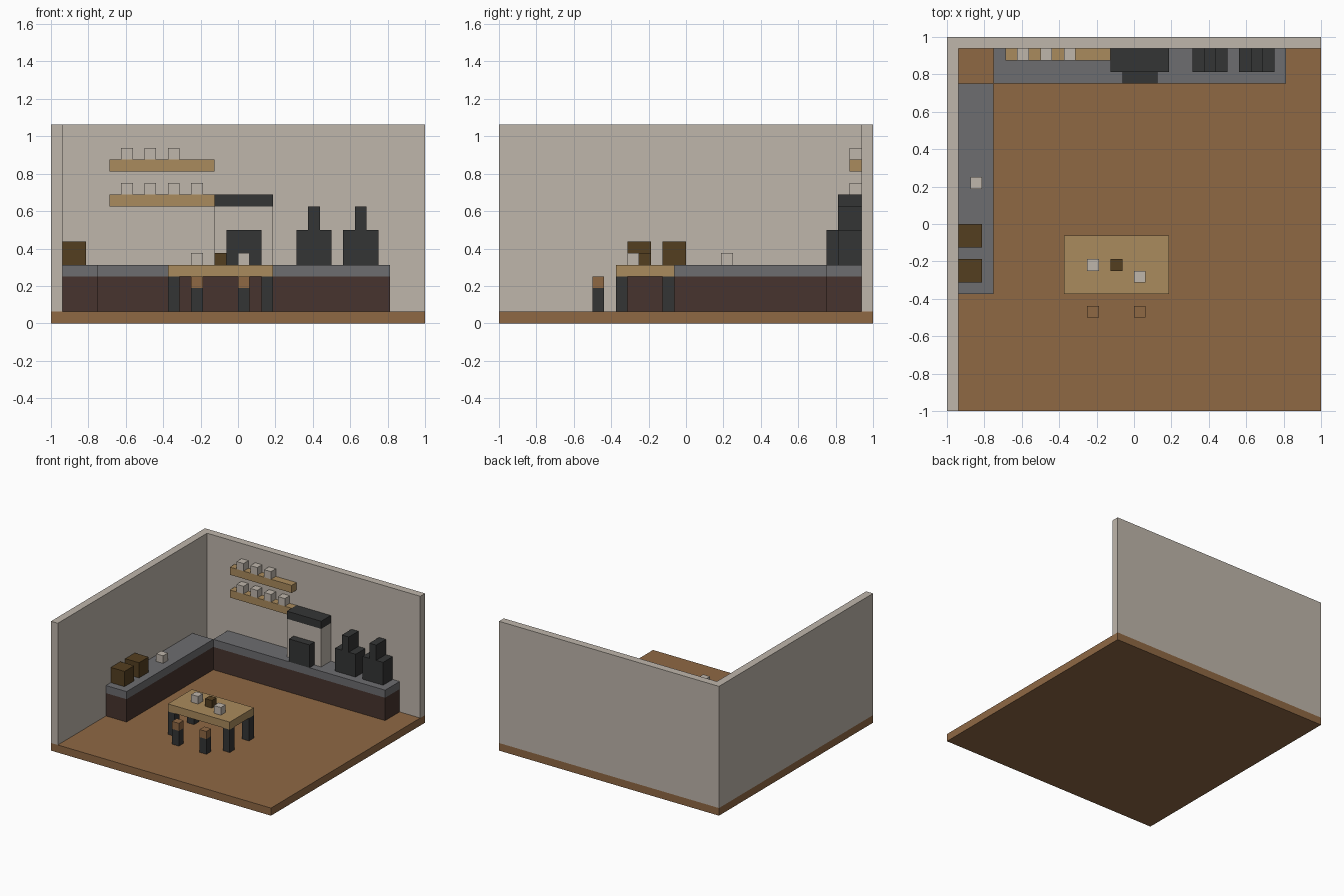
import bpy
import bmesh
from mathutils import Vector

cube = bpy.data.objects.get("Cube")
if cube:
    bpy.data.objects.remove(cube, do_unlink=True)

U = 1 / 16  # building unit


def material(name, rgb):
    """Flat material from an sRGB triple (0-255)."""
    lin = []
    for c in rgb:
        c /= 255
        lin.append(c / 12.92 if c <= 0.04045 else ((c + 0.055) / 1.055) ** 2.4)
    m = bpy.data.materials.new(name)
    m.use_nodes = True
    m.diffuse_color = (*lin, 1)
    bsdf = next(n for n in m.node_tree.nodes if n.type == "BSDF_PRINCIPLED")
    bsdf.inputs["Base Color"].default_value = (*lin, 1)
    bsdf.inputs["Roughness"].default_value = 0.9
    return m


PLASTER = material("pale plaster", (191, 182, 171))
FLOOR = material("floor brown", (143, 104, 68))
CABINET = material("dark cabinet brown", (71, 52, 46))
STONE = material("grey stone", (109, 109, 112))
WOOD = material("light wood", (170, 139, 93))
BLACK = material("charcoal", (52, 53, 53))
CRUST = material("deep brown", (84, 63, 32))


def box(name, x, y, z, mat):
    """Box from (start, end) ranges in units."""
    lo, hi = (Vector(p) * U for p in zip(x, y, z))
    bm = bmesh.new()
    bmesh.ops.create_cube(bm, size=1)
    bmesh.ops.scale(bm, vec=hi - lo, verts=bm.verts)
    mesh = bpy.data.meshes.new(name)
    bm.to_mesh(mesh)
    bm.free()
    mesh.materials.append(mat)
    ob = bpy.data.objects.new(name, mesh)
    ob.location = (lo + hi) / 2
    bpy.context.collection.objects.link(ob)
    return ob


def small(name, x, y, z, mat=PLASTER):
    """One-unit block such as a cup."""
    return box(name, (x, x + 1), (y, y + 1), (z, z + 1), mat)


# Room shell
box("floor", (-16, 16), (-16, 16), (0, 1), FLOOR)
box("back_wall", (-16, 16), (15, 16), (1, 17), PLASTER)
box("side_wall", (-16, -15), (-16, 15), (1, 17), PLASTER)

# Counters, leaving the inner corner open
for name, x, y in (("back", (-12, 13), (12, 15)), ("side", (-15, -12), (-6, 12))):
    box(name + "_cabinet", x, y, (1, 4), CABINET)
    box(name + "_countertop", x, y, (4, 5), STONE)

# Items on the side counter
for y in (-5, -2):
    box("bread_box", (-15, -13), (y, y + 2), (5, 7), CRUST)
small("counter_cup", -14, 3, 5)

# Wall shelves with cups
for z, count in ((10, 4), (13, 3)):
    box("shelf", (-11, -2), (14, 15), (z, z + 1), WOOD)
    for i in range(count):
        small("shelf_cup", -10 + 2 * i, 14, z + 1)

# Coffee machine
box("machine_body", (-2, 3), (13, 15), (5, 10), PLASTER)
box("machine_lid", (-2, 3), (13, 15), (10, 11), BLACK)
box("machine_front", (-1, 2), (12, 13), (5, 8), BLACK)

# Grinders
for x in (5, 9):
    box("grinder_base", (x, x + 3), (13, 15), (5, 8), BLACK)
    box("grinder_hopper", (x + 1, x + 2), (13, 15), (8, 10), BLACK)

# Table and what stands on it
box("table_top", (-6, 3), (-6, -1), (4, 5), WOOD)
for x in (-6, 2):
    for y in (-6, -2):
        box("table_leg", (x, x + 1), (y, y + 1), (1, 4), BLACK)
small("table_cup", -4, -4, 5)
small("table_cup", 0, -5, 5)
small("table_snack", -2, -4, 5, CRUST)

# Stools
for x in (-4, 0):
    box("stool_leg", (x, x + 1), (-8, -7), (1, 3), BLACK)
    small("stool_seat", x, -8, 3, FLOOR)
